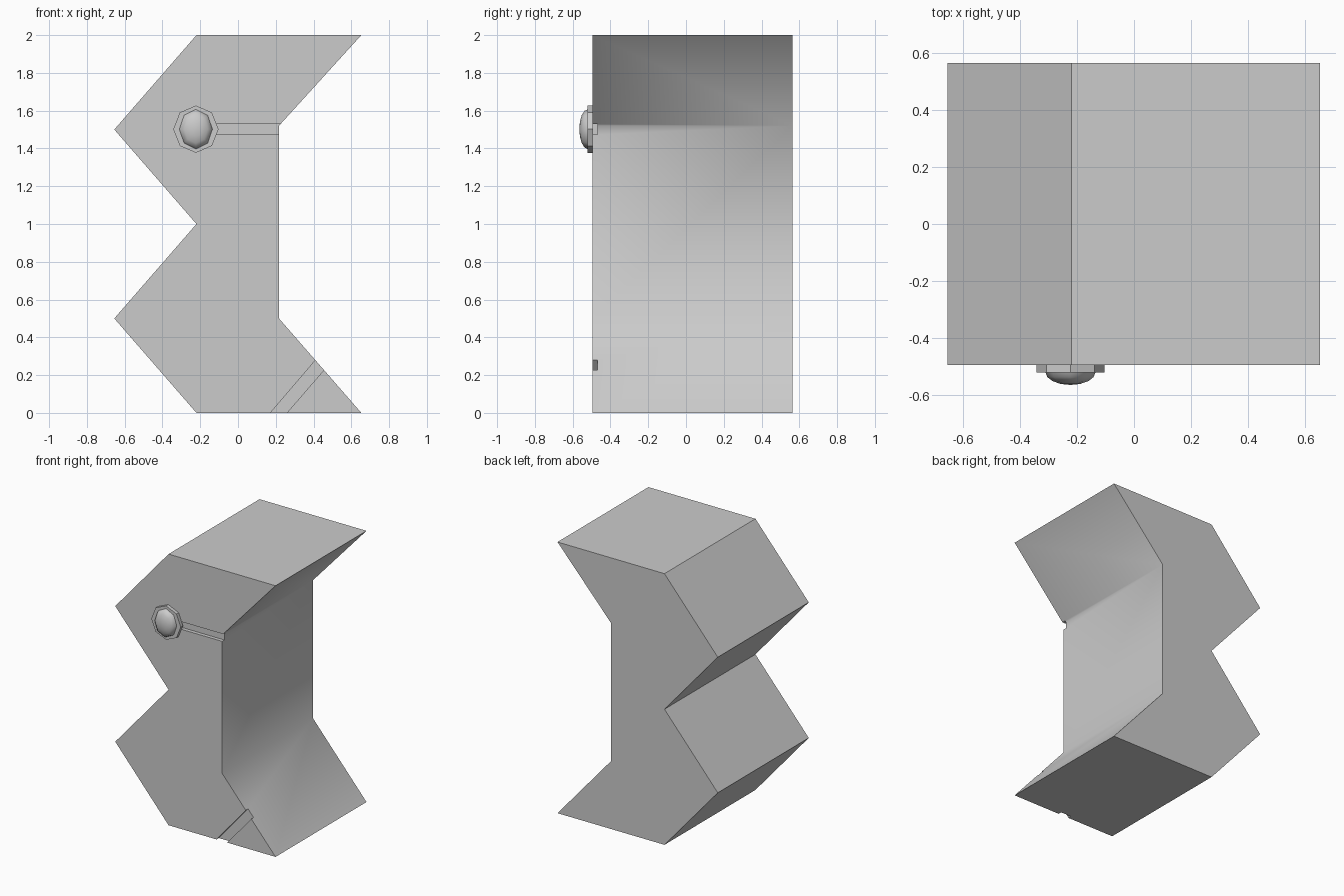
import bpy, bmesh
from math import radians, pi
from mathutils import Matrix

if "Cube" in bpy.data.objects:
    bpy.data.objects.remove(bpy.data.objects["Cube"])


def to_object(name, bm):
    bmesh.ops.recalc_face_normals(bm, faces=bm.faces)
    mesh = bpy.data.meshes.new(name)
    bm.to_mesh(mesh)
    bm.free()
    obj = bpy.data.objects.new(name, mesh)
    bpy.context.collection.objects.link(obj)
    return obj


def prism(name, profile, y0, y1):
    """Extrude an XZ profile along Y."""
    bm = bmesh.new()
    face = bm.faces.new([bm.verts.new((x, y0, z)) for x, z in profile])
    new = bmesh.ops.extrude_face_region(bm, geom=[face])["geom"]
    bmesh.ops.translate(bm, vec=(0, y1 - y0, 0),
                        verts=[v for v in new if isinstance(v, bmesh.types.BMVert)])
    return to_object(name, bm)


def smooth(obj, angle):
    bpy.ops.object.select_all(action='DESELECT')
    obj.select_set(True)
    bpy.context.view_layer.objects.active = obj
    bpy.ops.object.shade_smooth_by_angle(angle=radians(angle))


FRONT, BACK, DEPTH = -0.495, 0.565, 0.027

# Zigzag block
body = prism("body", [(-0.22, 0), (0.653, 0), (0.217, 0.5), (0.217, 1.52), (0.653, 2),
                      (-0.22, 2), (-0.655, 1.5), (-0.22, 1), (-0.655, 0.5)], FRONT, BACK)

# Shallow grooves in the front face: straight slot and diagonal slot
grooves = {
    "slot_cutter": [(-0.2, 1.473), (0.27, 1.473), (0.27, 1.529), (-0.2, 1.529)],
    "diagonal_cutter": [(0.086, -0.1), (0.172, -0.1), (0.537, 0.322), (0.492, 0.375)],
}
for name, profile in grooves.items():
    cutter = prism(name, profile, FRONT - 0.1, FRONT + DEPTH)
    cutter.hide_render = True
    mod = body.modifiers.new(name, 'BOOLEAN')
    mod.object, mod.operation, mod.solver = cutter, 'DIFFERENCE', 'EXACT'
    bpy.context.view_layer.objects.active = body
    bpy.ops.object.modifier_apply(modifier=name)
    bpy.data.objects.remove(cutter)
smooth(body, 45)

# Octagonal washer
bm = bmesh.new()
bmesh.ops.create_cone(bm, cap_ends=True, segments=8, radius1=1, radius2=1, depth=1)
bm.transform(Matrix.Translation((-0.223, -0.507, 1.502))
             @ Matrix.Diagonal((0.12, 0.027, 0.125, 1))
             @ Matrix.Rotation(pi / 2, 4, 'X'))
washer = to_object("knob_washer", bm)

# Domed knob
bm = bmesh.new()
bmesh.ops.create_uvsphere(bm, u_segments=8, v_segments=8, radius=1)
bmesh.ops.delete(bm, geom=[v for v in bm.verts if v.co.z < -0.01], context='VERTS')
bm.transform(Matrix.Translation((-0.223, -0.52, 1.502))
             @ Matrix.Diagonal((0.088, 0.045, 0.105, 1))
             @ Matrix.Rotation(pi / 2, 4, 'X'))
dome = to_object("knob_dome", bm)
smooth(dome, 60)
